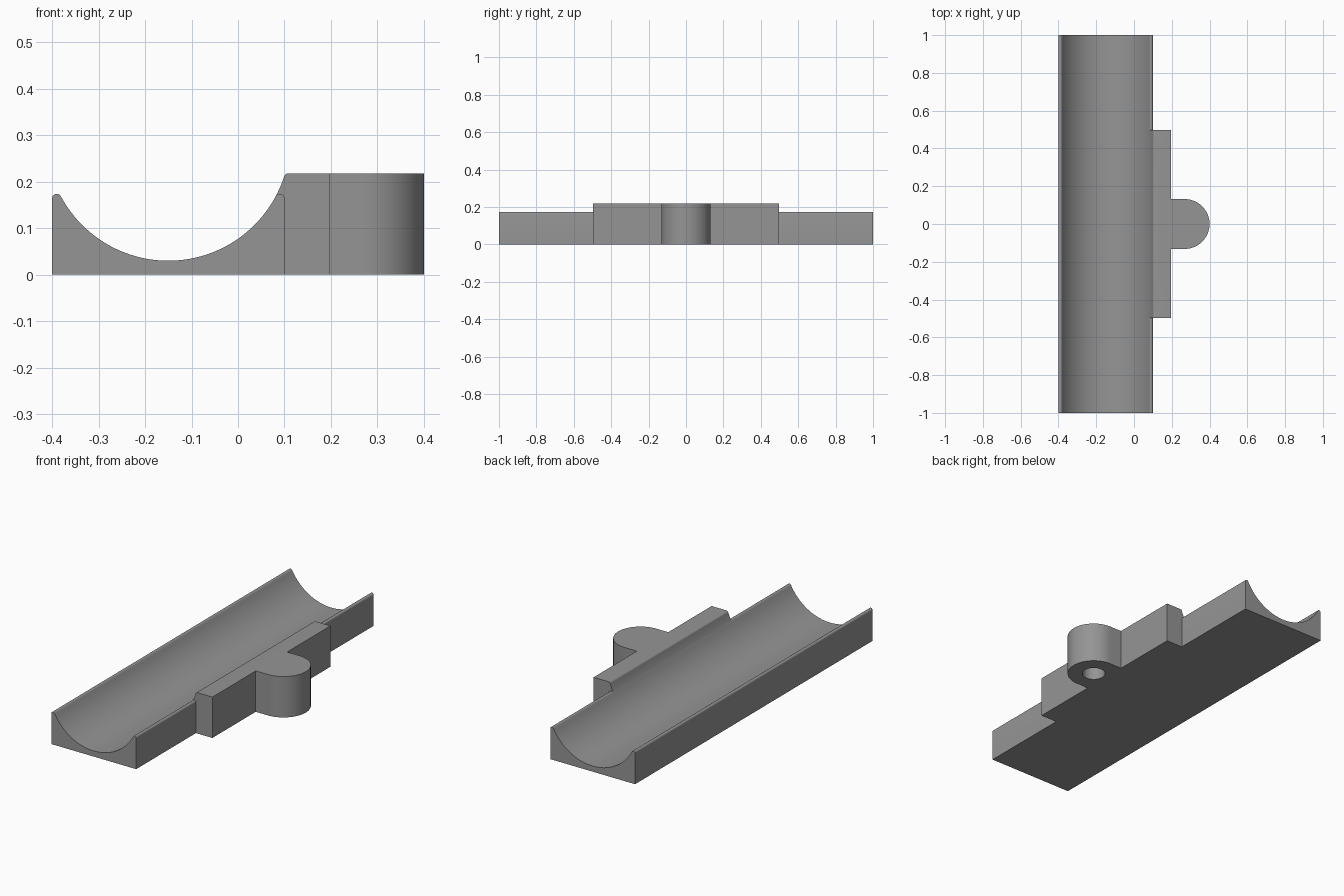
import bpy, bmesh, math
from mathutils import Matrix

if "Cube" in bpy.data.objects:
    bpy.data.objects.remove(bpy.data.objects["Cube"])

CX, CZ, R = -0.15, 0.292, 0.262   # trough centre line and radius
LIP = 0.01                        # rounded edge radius

grey = bpy.data.materials.new("grey")
grey.diffuse_color = (0.3, 0.3, 0.3, 1)
grey.use_nodes = True
grey.node_tree.nodes["Principled BSDF"].inputs["Base Color"].default_value = grey.diffuse_color


def arc(cx, cz, r, a0, a1, n):
    return [(cx + r * math.cos(a0 + (a1 - a0) * i / n),
             cz + r * math.sin(a0 + (a1 - a0) * i / n)) for i in range(n + 1)]


def prism(name, points, lo, hi, along_y=False):
    """Extrude a flat outline between lo and hi, along z or along y."""
    bm = bmesh.new()
    place = (lambda p, h: (p[0], h, p[1])) if along_y else (lambda p, h: (p[0], p[1], h))
    face = bm.faces.new([bm.verts.new(place(p, lo)) for p in points])
    top = bmesh.ops.extrude_face_region(bm, geom=[face])["geom"]
    shift = (0, hi - lo, 0) if along_y else (0, 0, hi - lo)
    bmesh.ops.translate(bm, vec=shift, verts=[g for g in top if isinstance(g, bmesh.types.BMVert)])
    bmesh.ops.recalc_face_normals(bm, faces=bm.faces)
    mesh = bpy.data.meshes.new(name)
    bm.to_mesh(mesh)
    bm.free()
    mesh.materials.append(grey)
    obj = bpy.data.objects.new(name, mesh)
    bpy.context.collection.objects.link(obj)
    return obj


def combine(target, other, operation):
    mod = target.modifiers.new(operation.lower(), 'BOOLEAN')
    mod.object, mod.operation, mod.solver = other, operation, 'EXACT'
    bpy.context.view_layer.objects.active = target
    bpy.ops.object.modifier_apply(modifier=mod.name)
    bpy.data.objects.remove(other)


# Trough: round channel ending in lips tangent to it
lip_dx = 0.25 - LIP
lip_z = CZ - math.sqrt((R + LIP) ** 2 - lip_dx ** 2)
lip_angle = math.atan2(lip_z - CZ, lip_dx)
channel = arc(CX, CZ, R, -math.pi - lip_angle, lip_angle, 56)
right_lip = arc(CX + lip_dx, lip_z, LIP, lip_angle + math.pi, 0, 8)
left_lip = [(2 * CX - x, z) for x, z in reversed(right_lip)]
outline = [(-0.4, 0)] + left_lip + channel[1:-1] + right_lip + [(0.1, 0)]
trough = prism("trough", outline, -1, 1, True)

# Raised shoulder: carries the channel curve up to a higher rounded edge
TOP = 0.218
edge_z = TOP - LIP
edge_dx = math.sqrt((R + LIP) ** 2 - (CZ - edge_z) ** 2)
edge_angle = math.atan2(edge_z - CZ, edge_dx)
inner = arc(CX, CZ, R, lip_angle, edge_angle, 8)
corner = arc(CX + edge_dx, edge_z, LIP, edge_angle + math.pi, math.pi / 2, 6)
outline = [(inner[0][0], 0)] + inner + corner[1:] + [(0.197, TOP), (0.197, 0)]
shoulder = prism("shoulder", outline, -0.497, 0.497, True)

# Rounded boss with a blind screw hole from below
BX, BR = 0.268, 0.132
boss = prism("boss", [(0.15, -BR)] + arc(BX, 0, BR, -math.pi / 2, math.pi / 2, 40)
             + [(0.15, BR)], 0, TOP)
hole = prism("hole_cutter", arc(BX, 0, 0.058, 0, math.tau, 40)[:-1], -0.05, 0.16)
hole.hide_render = True

combine(shoulder, boss, 'UNION')
combine(shoulder, hole, 'DIFFERENCE')
combine(trough, shoulder, 'UNION')
trough.name = "cradle_with_mount"

trough.select_set(True)
bpy.context.view_layer.objects.active = trough
bpy.ops.object.shade_smooth_by_angle(angle=math.radians(30))
